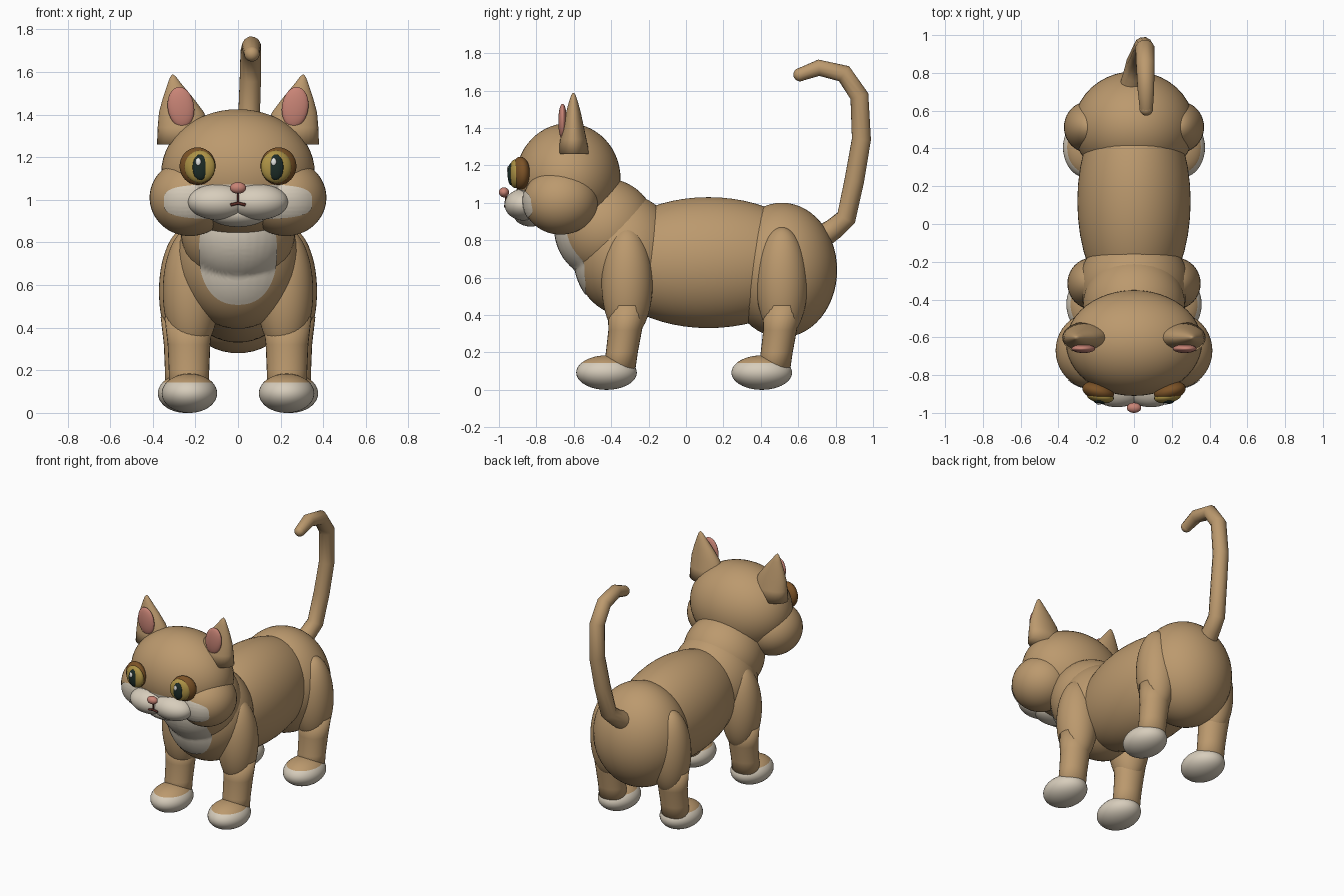
import bpy, bmesh
from math import sin, cos, pi, radians
from mathutils import Matrix, Vector, Euler
from mathutils.bvhtree import BVHTree

if "Cube" in bpy.data.objects:
    bpy.data.objects.remove(bpy.data.objects["Cube"])


def material(name, r, g, b):
    m = bpy.data.materials.new(name)
    m.use_nodes = True
    m.diffuse_color = (r, g, b, 1)
    bsdf = m.node_tree.nodes["Principled BSDF"]
    bsdf.inputs["Base Color"].default_value = (r, g, b, 1)
    bsdf.inputs["Roughness"].default_value = 0.7
    return m


TAN = material("tan fur", 0.50, 0.32, 0.155)
CREAM = material("cream fur", 0.68, 0.61, 0.50)
PINK = material("pink skin", 0.58, 0.23, 0.18)
BROWN = material("eye rim brown", 0.20, 0.085, 0.02)
AMBER = material("iris amber", 0.42, 0.29, 0.06)
DARK = material("pupil dark green", 0.012, 0.025, 0.02)
WHITE = material("eye glint", 0.85, 0.85, 0.82)
MAROON = material("mouth line", 0.10, 0.025, 0.018)


def finish(name, bm, *mats):
    mesh = bpy.data.meshes.new(name)
    for f in bm.faces:
        f.smooth = True
    bm.to_mesh(mesh)
    bm.free()
    for m in mats:
        mesh.materials.append(m)
    ob = bpy.data.objects.new(name, mesh)
    bpy.context.collection.objects.link(ob)
    return ob


def blob(name, centre, radii, mat, rot=(0, 0, 0), segments=40, rings=28):
    """Ellipsoid with its transform baked into the mesh."""
    angles = Euler([radians(a) for a in rot])
    bm = bmesh.new()
    bmesh.ops.create_uvsphere(
        bm, u_segments=segments, v_segments=rings, radius=1,
        matrix=Matrix.LocRotScale(Vector(centre), angles, Vector(radii)))
    return finish(name, bm, mat)


def loft(name, rings, mat, sides=28):
    """Skin stacked ellipses given as (x, y, z, rx, ry)."""
    bm = bmesh.new()
    loops = []
    for x, y, z, rx, ry in rings:
        loops.append([bm.verts.new((x + rx * cos(2 * pi * i / sides),
                                    y + ry * sin(2 * pi * i / sides), z))
                      for i in range(sides)])
    for a, b in zip(loops, loops[1:]):
        for i in range(sides):
            j = (i + 1) % sides
            bm.faces.new((a[i], a[j], b[j], b[i]))
    bm.faces.new(loops[0][::-1])
    bm.faces.new(loops[-1])
    bmesh.ops.recalc_face_normals(bm, faces=bm.faces)
    return finish(name, bm, mat)


def tube(name, points, radius, mat, kind="POLY"):
    """Round tube along points of (x, y, z, thickness)."""
    curve = bpy.data.curves.new(name, "CURVE")
    curve.dimensions = "3D"
    curve.bevel_depth = radius
    curve.bevel_resolution = 4
    curve.use_fill_caps = True
    spline = curve.splines.new(kind)
    spline.points.add(len(points) - 1)
    for p, (x, y, z, r) in zip(spline.points, points):
        p.co = (x, y, z, 1)
        p.radius = r
    spline.use_smooth = True
    curve.materials.append(mat)
    ob = bpy.data.objects.new(name, curve)
    bpy.context.collection.objects.link(ob)
    return ob


def patch(name, targets, cz, rx, rz, power, mat, rings=16, sides=64):
    """Thin fur marking laid on the front of the target parts."""
    verts, faces = [], []
    for t in targets:
        base = len(verts)
        verts += [v.co.copy() for v in t.data.vertices]
        faces += [[base + i for i in p.vertices] for p in t.data.polygons]
    tree = BVHTree.FromPolygons(verts, faces)

    def squash(c):
        return abs(c) ** (2 / power) * (1 if c > 0 else -1)

    def drop(bm, x, z):
        hit, normal, _, _ = tree.ray_cast(Vector((x, -3, z)), Vector((0, 1, 0)))
        return bm.verts.new(hit + normal * 0.005)

    bm = bmesh.new()
    hub = drop(bm, 0, cz)
    loops = []
    for k in range(1, rings + 1):
        s = k / rings
        loops.append([drop(bm, rx * s * squash(cos(2 * pi * i / sides)),
                           cz + rz * s * squash(sin(2 * pi * i / sides)))
                      for i in range(sides)])
    for i in range(sides):
        j = (i + 1) % sides
        bm.faces.new((hub, loops[0][i], loops[0][j]))
        for a, b in zip(loops, loops[1:]):
            bm.faces.new((a[i], b[i], b[j], a[j]))
    return finish(name, bm, mat)


# Torso
blob("belly", (0, 0.12, 0.68), (0.30, 0.58, 0.35), TAN)
blob("hips", (0, 0.513, 0.64), (0.32, 0.295, 0.36), TAN)
chest = blob("chest", (0, -0.32, 0.72), (0.29, 0.28, 0.325), TAN)
neck = blob("neck", (0, -0.43, 0.86), (0.27, 0.27, 0.27), TAN)
patch("chest_bib", [chest, neck], 0.76, 0.18, 0.25, 2.3, CREAM)

# Head
head = blob("head", (0, -0.63, 1.13), (0.36, 0.28, 0.295), TAN, segments=48)
cheeks = [blob(side + "_cheek", (s * 0.225, -0.67, 1.01), (0.19, 0.2, 0.18), TAN)
          for side, s in (("left", 1), ("right", -1))]
patch("face_marking", [head] + cheeks, 0.992, 0.345, 0.08, 3.5, CREAM, 24, 96)
blob("chin", (0, -0.83, 0.935), (0.14, 0.09, 0.062), CREAM)
blob("nose", (0, -0.973, 1.056), (0.038, 0.027, 0.027), PINK)
tube("mouth_upright", [(0, -0.962, 1.035, 1), (0, -0.966, 0.985, 1)], 0.005, MAROON)
tube("mouth_lip", [(-0.035, -0.963, 0.976, 1), (0, -0.967, 0.984, 1),
                   (0.035, -0.963, 0.976, 1)], 0.007, MAROON)

# Paired parts
for side, s in (("left", 1), ("right", -1)):
    blob(side + "_muzzle", (s * 0.09, -0.865, 0.99), (0.145, 0.105, 0.085), CREAM)

    # Eyes, layered from the rim outward
    blob(side + "_eye_rim", (s * 0.19, -0.885, 1.158), (0.086, 0.048, 0.088),
         BROWN, (0, 0, s * 15))
    blob(side + "_iris", (s * 0.179, -0.913, 1.155), (0.073, 0.034, 0.076),
         AMBER, (0, 0, s * 10))
    blob(side + "_pupil", (s * 0.177, -0.934, 1.153), (0.037, 0.02, 0.06), DARK)
    blob(side + "_glint", (s * 0.177 - 0.009, -0.95, 1.178),
         (0.013, 0.007, 0.018), WHITE, segments=16, rings=10)

    # Ears
    loft(side + "_ear", [(s * x, -0.602, z, rx, ry) for x, z, rx, ry in (
        (0.25, 1.26, 0.13, 0.085), (0.257, 1.34, 0.12, 0.07),
        (0.265, 1.41, 0.106, 0.055), (0.282, 1.48, 0.07, 0.04),
        (0.297, 1.54, 0.035, 0.024), (0.304, 1.575, 0.015, 0.012),
        (0.306, 1.588, 0.003, 0.003))], TAN)
    blob(side + "_inner_ear", (s * 0.268, -0.66, 1.435), (0.062, 0.023, 0.095),
         PINK, (0, s * 8, 0))

    # Legs and paws
    for end, x, y, paw_y in (("front", 0.22, -0.315, -0.425),
                             ("hind", 0.238, 0.513, 0.405)):
        name = side + "_" + end
        blob(name + "_upper_leg", (s * x, y, 0.57), (0.133, 0.137, 0.30), TAN)
        loft(name + "_lower_leg", [(s * (x + 0.01), y - dy, z, r, r * 0.9)
                                   for z, r, dy in ((0.08, 0.095, 0.045),
                                                    (0.2, 0.095, 0.028),
                                                    (0.32, 0.1, 0.01),
                                                    (0.45, 0.115, 0))], TAN)
        paw = blob(name + "_paw", (s * (x + 0.008), paw_y, 0.092),
                   (0.13, 0.162, 0.092), CREAM, rings=32)
        paw.data.materials.append(TAN)
        for f in paw.data.polygons:
            f.material_index = int(f.center.z > 0.14)

# Tail
tail_path = [(-0.02, 0.70, 0.80, 1.3), (0, 0.79, 0.86, 1.15), (0.015, 0.857, 0.92, 1.1),
             (0.035, 0.90, 1.12, 1.08), (0.05, 0.938, 1.34, 1.05),
             (0.058, 0.927, 1.57, 1.03), (0.06, 0.845, 1.69, 1),
             (0.063, 0.71, 1.722, 0.9), (0.065, 0.61, 1.685, 0.72)]
tube("tail", tail_path, 0.05, TAN)
blob("tail_tip", tail_path[-1][:3], (0.036, 0.036, 0.036), TAN, segments=20, rings=12)
